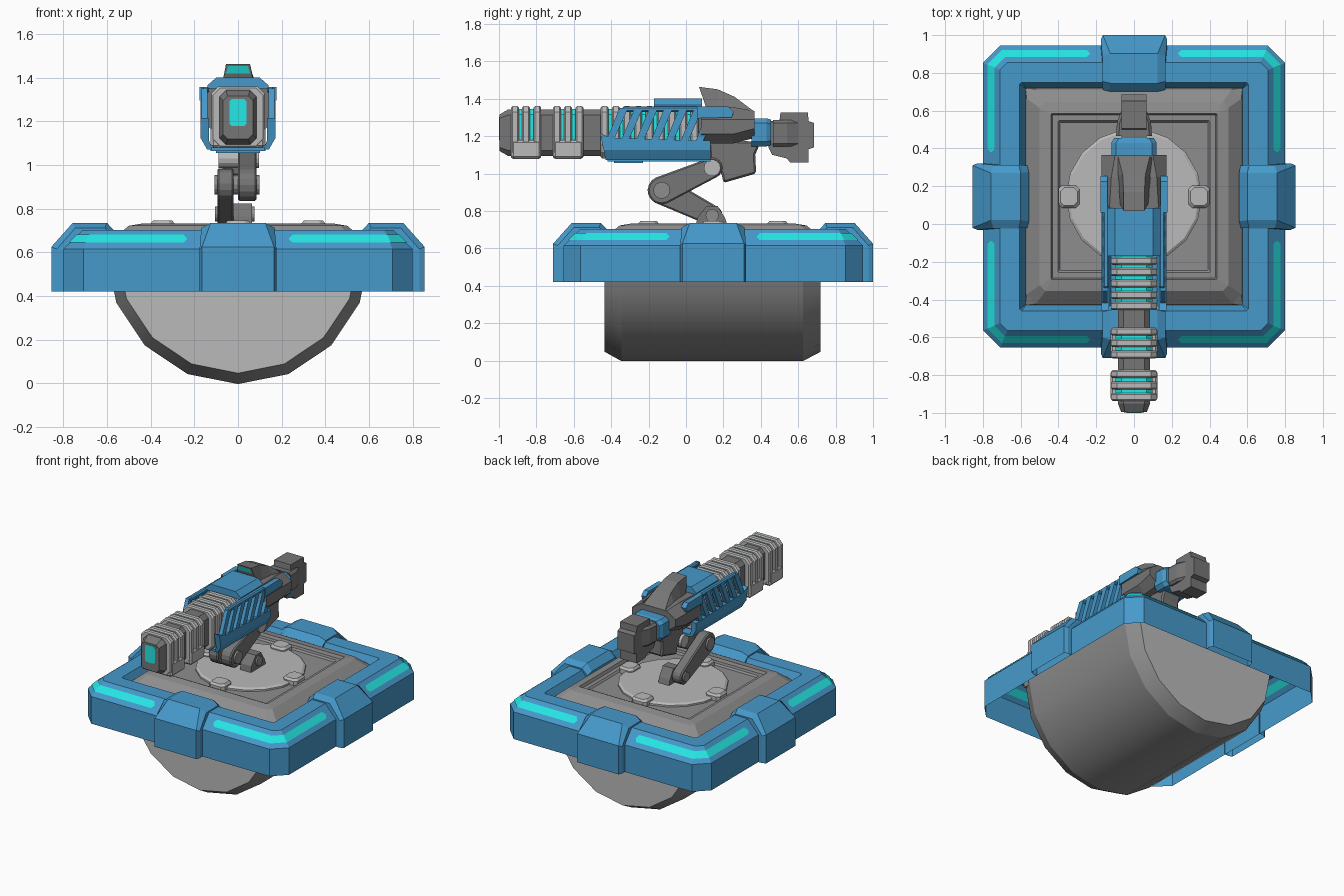
import bpy, bmesh, math
from math import sin, cos, pi, radians, atan2

if "Cube" in bpy.data.objects:
    bpy.data.objects.remove(bpy.data.objects["Cube"])


def material(name, rgb):
    m = bpy.data.materials.new(name)
    m.diffuse_color = (*rgb, 1)
    m.use_nodes = True
    m.node_tree.nodes["Principled BSDF"].inputs["Base Color"].default_value = m.diffuse_color
    return m


BLUE = material("blue paint", (0.062, 0.32, 0.60))
CYAN = material("cyan glow", (0.018, 0.80, 0.78))
LIGHT = material("light grey metal", (0.49, 0.49, 0.49))
MID = material("mid grey metal", (0.27, 0.27, 0.27))
DARK = material("dark grey metal", (0.18, 0.18, 0.18))
CY = 0.145  # y centre of the base


def loft(name, rings, mat, caps=True, closed=True, cap_mat=None, bevel=0, smooth=None):
    """Skin a list of equal-length point rings."""
    bm = bmesh.new()
    vs = [[bm.verts.new(p) for p in r] for r in rings]
    n = len(vs[0])
    for a, b in zip(vs, vs[1:]):
        for i in range(n if closed else n - 1):
            j = (i + 1) % n
            bm.faces.new((a[i], a[j], b[j], b[i]))
    if caps:
        for r in (vs[0], vs[-1]):
            bm.faces.new(r).material_index = 1 if cap_mat else 0
    bmesh.ops.recalc_face_normals(bm, faces=bm.faces[:])
    me = bpy.data.meshes.new(name)
    bm.to_mesh(me)
    bm.free()
    me.materials.append(mat)
    if cap_mat:
        me.materials.append(cap_mat)
    ob = bpy.data.objects.new(name, me)
    bpy.context.collection.objects.link(ob)
    if bevel:
        b = ob.modifiers.new("chamfer", 'BEVEL')
        b.width, b.segments, b.limit_method = bevel, 1, 'ANGLE'
    if smooth:
        bpy.context.view_layer.objects.active = ob
        ob.select_set(True)
        bpy.ops.object.shade_smooth_by_angle(angle=radians(smooth))
        ob.select_set(False)
    return ob


def octagon(hx, hy, c):
    """Rectangle with cut corners."""
    return [(hx - c, -hy), (hx, c - hy), (hx, hy - c), (hx - c, hy),
            (c - hx, hy), (-hx, hy - c), (-hx, c - hy), (c - hx, -hy)]


def flat(h, c, z):
    return [(x, y + CY, z) for x, y in octagon(h, h, c)]


def upright(hx, hz, c, y, z):
    return [(x, y, z + dz) for x, dz in octagon(hx, hz, c)]


def prism(name, pts, x0, x1, mat, **kw):
    """Side (y, z) outline extruded across x."""
    return loft(name, [[(x, y, z) for y, z in pts] for x in (x0, x1)], mat, **kw)


def box(name, x0, x1, y0, y1, z0, z1, mat, **kw):
    return prism(name, [(y0, z0), (y1, z0), (y1, z1), (y0, z1)], x0, x1, mat, **kw)


def capsule(a, ra, b, rb, n=8):
    """Outline of a link between two round ends."""
    t = atan2(b[1] - a[1], b[0] - a[0])
    out = []
    for (y, z), r, s in ((a, ra, t + pi / 2), (b, rb, t - pi / 2)):
        out += [(y + r * cos(s + pi * i / n), z + r * sin(s + pi * i / n)) for i in range(n + 1)]
    return out


def disc(c, r, n=14):
    return [(c[0] + r * cos(2 * pi * i / n), c[1] + r * sin(2 * pi * i / n)) for i in range(n)]


# ---- base: half drum with chamfered ends
def half_circle(r, y):
    return [(r * cos(pi + pi * i / 8), y, 0.6 + r * sin(pi + pi * i / 8)) for i in range(9)]


loft("drum", [half_circle(0.553, -0.435), half_circle(0.603, -0.345),
              half_circle(0.603, 0.625), half_circle(0.553, 0.72)], MID, cap_mat=LIGHT, smooth=25)

# ---- base: top slab with grooved square, turntable and clips
loft("top_slab", [flat(h, c, z) for h, c, z in
                  ((0.575, 0.002, 0.59), (0.575, 0.002, 0.64), (0.568, 0.05, 0.665), (0.50, 0.03, 0.722),
                   (0.44, 0.005, 0.732), (0.432, 0.005, 0.712), (0.402, 0.005, 0.712), (0.392, 0.005, 0.70))], MID)
loft("turntable", [[(x, y, z) for x, y in disc((0, CY), r, 18)]
                   for r, z in ((0.36, 0.69), (0.36, 0.712), (0.345, 0.722))], LIGHT)
for k in range(4):
    clip = loft("turntable_clip", [[(0.345 + x, y, z) for x, y in octagon(hx, hy, 0.02)]
                                   for hx, hy, z in ((0.056, 0.06, 0.69), (0.056, 0.06, 0.73),
                                                     (0.045, 0.048, 0.745))], LIGHT)
    clip.location.y = CY
    clip.rotation_euler.z = k * pi / 2

# ---- base: blue hollow frame with glowing corner strips
loft("frame", [flat(h, c, z) for h, c, z in
               ((0.80, 0.092, 0.42), (0.80, 0.092, 0.615), (0.71, 0.04, 0.703),
                (0.605, 0.01, 0.703), (0.572, 0.002, 0.64))], BLUE, caps=False)


def strip_row(f, sx, sy, end, lift):
    h, c, z = 0.80 - 0.09 * f + lift, 0.092 - 0.052 * f, 0.615 + 0.088 * f + lift
    return [(sx * x, CY + sy * y, z) for x, y in ((end, h), (h - c, h), (h, h - c), (h, end))]


# strips show on the outside and through the hollow underside
for sx in (-1, 1):
    for sy in (-1, 1):
        for lift in (0.003, -0.003):
            loft("glow_strip", [strip_row(0.30, sx, sy, 0.25, lift), strip_row(0.5, sx, sy, 0.232, lift),
                                strip_row(0.72, sx, sy, 0.25, lift)], CYAN, caps=False, closed=False)

# ---- base: four clamps over the frame
OUTER = [(0.855, 0.42, 0.165), (0.855, 0.625, 0.165), (0.757, 0.735, 0.125),
         (0.60, 0.735, 0.125), (0.557, 0.69, 0.13), (0.557, 0.64, 0.13)]
INNER = [(0.83, 0.42, 0.176), (0.83, 0.615, 0.176), (0.745, 0.712, 0.168),
         (0.61, 0.712, 0.168), (0.565, 0.67, 0.165), (0.565, 0.64, 0.165)]
SEAT = [(0.795, 0.42, 0.176), (0.795, 0.61, 0.176), (0.70, 0.695, 0.168),
        (0.62, 0.695, 0.168), (0.58, 0.65, 0.165), (0.58, 0.64, 0.165)]
for k in range(4):
    rows = [[(x, s * w, z) for x, z, w in prof] for prof, s in
            ((SEAT, -1), (INNER, -1), (OUTER, -1), (OUTER, 1), (INNER, 1), (SEAT, 1))]
    clamp = loft("frame_clamp", rows, BLUE, caps=False, closed=False)
    clamp.location.y = CY
    clamp.rotation_euler.z = k * pi / 2

# ---- folding arm
BASE, ELBOW, TOP = (0.14, 0.775), (-0.13, 0.91), (0.14, 1.03)
prism("arm_foot", [(0.05, 0.70), (0.23, 0.70), (0.21, 0.76), (0.17, 0.825), (0.11, 0.825), (0.06, 0.765)],
      -0.02, 0.065, DARK)
prism("lower_link", capsule(BASE, 0.055, ELBOW, 0.075), -0.095, -0.02, DARK, bevel=0.008)
prism("upper_link", capsule(ELBOW, 0.075, TOP, 0.055), 0.0, 0.085, DARK, bevel=0.008)
prism("elbow_pin", disc(ELBOW, 0.045), -0.107, 0.098, MID)
prism("foot_pin", disc(BASE, 0.035), -0.105, 0.075, MID)
prism("top_pin", disc(TOP, 0.045), -0.09, 0.097, LIGHT)
prism("gun_bracket", [(0.12, 1.18), (0.40, 1.17), (0.37, 1.10), (0.375, 1.0), (0.20, 0.95), (0.19, 1.0), (0.13, 1.06)],
      -0.07, 0.07, DARK, bevel=0.01)

# ---- gun barrel: core, muzzle, glowing core sleeves, ribs
BZ = 1.218
loft("barrel_core", [upright(0.068, 0.098, 0.02, -0.996, BZ), upright(0.085, 0.125, 0.03, -0.95, BZ),
                     upright(0.085, 0.125, 0.03, 0.12, BZ)], DARK)
loft("muzzle_rim", [upright(0.053, 0.08, 0.018, y, 1.235) for y in (-0.99, -0.998)], DARK)
loft("muzzle_glow", [upright(0.04, 0.062, 0.012, y, 1.24) for y in (-0.99, -1.0)], CYAN)
GROUPS = [(-0.915, 3), (-0.69, 3), (-0.435, 9)]
for start, count in GROUPS:
    for i in range(count):
        y = start + i * 0.06
        loft("barrel_rib", [upright(hx, hz, 0.032, y + dy, 1.22) for hx, hz, dy in
                            ((0.114, 0.132, -0.021), (0.122, 0.14, -0.013),
                             (0.122, 0.14, 0.013), (0.114, 0.132, 0.021))], LIGHT)
    for i in range(count - 1):
        y = start + 0.03 + i * 0.06
        loft("sleeve_glow", [upright(0.097, 0.128, 0.03, y + d, BZ) for d in (-0.009, 0.009)], CYAN)
for start, _ in GROUPS[:2]:
    box("barrel_shoe", -0.125, 0.125, start - 0.02, start + 0.14, 1.078, 1.178, LIGHT, bevel=0.012)

# ---- blue gun shell: side plates, floor, slanted slats, rails, top block, keel
PLATE = [(0.132, 1.215), (0.172, 1.215), (0.172, 1.125), (0.142, 1.072), (0.118, 1.072), (0.132, 1.11)]
for s in (-1, 1):
    loft("shell_side", [[(s * x, -0.43 - 0.2 * (z - 1.072), z) for x, z in PLATE],
                        [(s * x, -0.40, min(z, 1.19)) for x, z in PLATE],
                        [(s * x, 0.13, min(z, 1.175)) for x, z in PLATE]], BLUE)
    for i in range(7):
        y = -0.43 + i * 0.08
        prism("shell_slat", [(y, 1.17), (y + 0.04, 1.17), (y + 0.12, 1.35), (y + 0.075, 1.35)],
              s * 0.14, s * 0.168, BLUE)
    box("shell_rail", s * 0.132, s * 0.165, -0.34, 0.10, 1.328, 1.358, BLUE, bevel=0.008)
    prism("rail_tip", [(0.06, 1.295), (0.245, 1.30), (0.255, 1.33), (0.225, 1.358), (0.06, 1.358)],
          s * 0.14, s * 0.177, BLUE)
box("shell_floor", -0.125, 0.125, -0.42, 0.13, 1.065, 1.082, BLUE)
box("shell_keel", -0.10, 0.10, -0.385, -0.23, 1.055, 1.08, BLUE)
loft("shell_top_block", [[(x, y, z) for x, y in ((-w, -0.17), (w, -0.17), (w, 0.085), (-w, 0.085))]
                         for w, z in ((0.14, 1.35), (0.14, 1.365), (0.10, 1.40))], BLUE)

# ---- rear hull, sight, blue collar, rear grip
loft("rear_hull", [[(s * x, y, z) for s, x, y, z in
                    ((-1, a, y, z0), (-1, 0.172, y, z0 + 0.05), (-1, 0.172, y, 1.29), (-1, b, y, z1),
                     (1, b, y, z1), (1, 0.172, y, 1.29), (1, 0.172, y, z0 + 0.05), (1, a, y, z0))]
                   for y, a, b, z0, z1 in ((0.08, 0.12, 0.13, 1.16, 1.355), (0.25, 0.12, 0.12, 1.16, 1.355),
                                           (0.365, 0.10, 0.10, 1.19, 1.335))], DARK)
SIGHT = [(0.07, 0.055, 1.463, 0.115, 0.08), (0.17, 0.055, 1.45, 0.17, 0.085),
         (0.26, 0.06, 1.41, 0.26, 0.095), (0.36, 0.085, 1.335, 0.36, 0.10)]
loft("sight", [[(-t, y, z), (t, y, z), (b, yb, 1.33), (-b, yb, 1.33)] for y, t, z, yb, b in SIGHT], DARK)
loft("sight_glow", [[(-w, y, z), (w, y, z)] for w, y, z in ((0.045, 0.07, 1.454), (0.056, 0.081, 1.42))],
     CYAN, caps=False, closed=False)
loft("rear_collar", [upright(hx, hz, 0.025, y, 1.22) for hx, hz, y in
                     ((0.12, 0.075, 0.35), (0.12, 0.075, 0.43), (0.105, 0.068, 0.455))], BLUE)
prism("rear_grip", [(0.44, 1.28), (0.50, 1.285), (0.505, 1.325), (0.652, 1.325), (0.655, 1.28), (0.685, 1.27),
                    (0.685, 1.14), (0.655, 1.13), (0.655, 1.06), (0.555, 1.06), (0.54, 1.08), (0.46, 1.10), (0.44, 1.14)],
      -0.066, 0.066, DARK)
loft("grip_cheeks", [upright(hx, 0.07, 0.015, y, 1.215) for hx, y in ((0.095, 0.465), (0.09, 0.54), (0.066, 0.60))], DARK)
